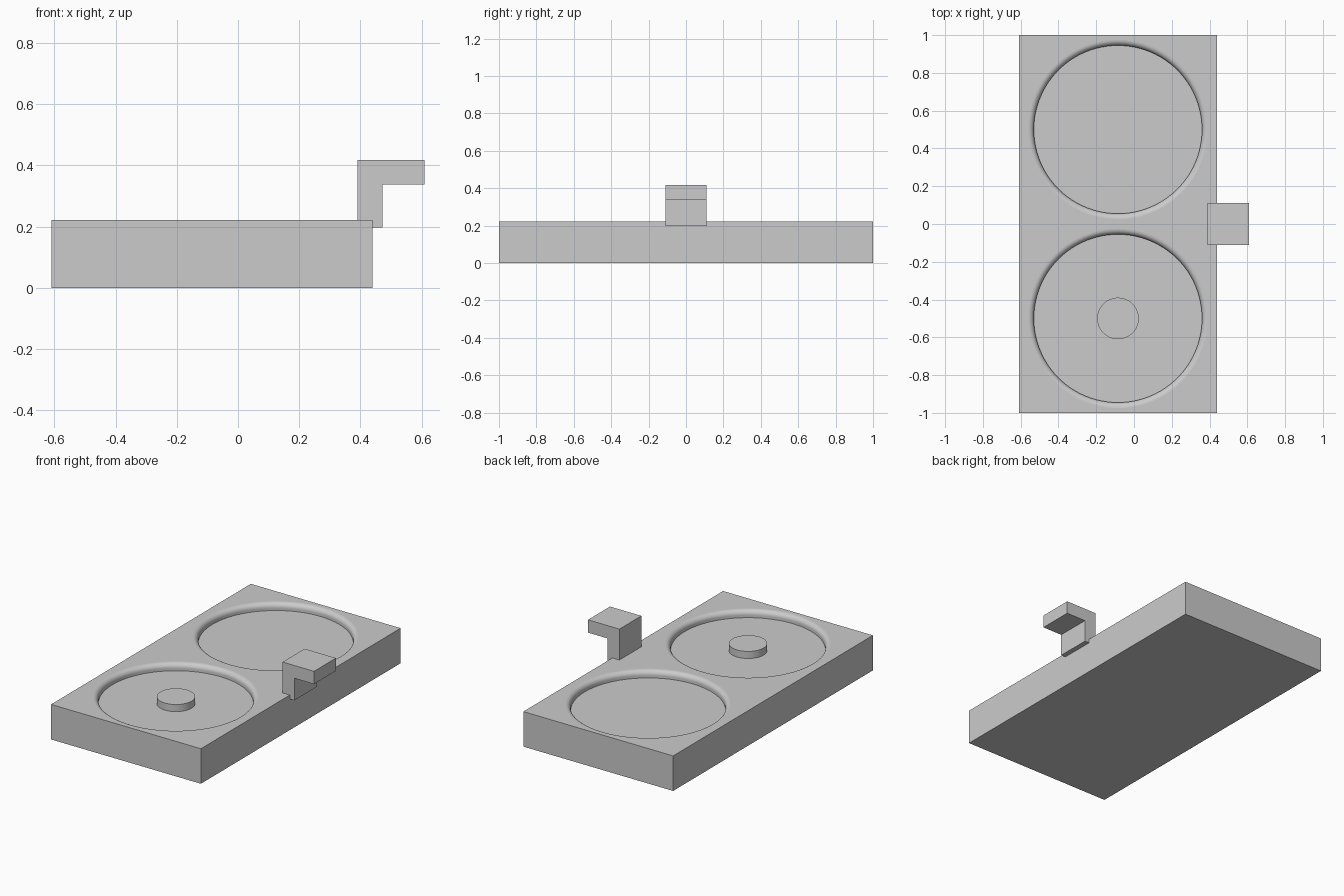
import bpy, bmesh, math
from mathutils import Vector

default = bpy.data.objects.get("Cube")
if default:
    bpy.data.objects.remove(default, do_unlink=True)

GREY = (0.6, 0.6, 0.6, 1.0)
mat = bpy.data.materials.new("light_grey")
mat.use_nodes = True
mat.diffuse_color = GREY
mat.node_tree.nodes["Principled BSDF"].inputs["Base Color"].default_value = GREY

TOP = 0.222          # top of the base
DEPTH = 0.045        # recess depth
RADIUS = 0.445       # recess floor radius
FILLET = 0.03        # rounded recess rim
CX, CY = -0.085, 0.5  # recess centre


def finish(bm, name):
    bmesh.ops.recalc_face_normals(bm, faces=bm.faces)
    mesh = bpy.data.meshes.new(name)
    bm.to_mesh(mesh)
    bm.free()
    mesh.materials.append(mat)
    obj = bpy.data.objects.new(name, mesh)
    bpy.context.collection.objects.link(obj)
    return obj


def extrude_profile(name, points, direction):
    """Flat polygon pushed along a direction."""
    bm = bmesh.new()
    face = bm.faces.new([bm.verts.new(p) for p in points])
    out = bmesh.ops.extrude_face_region(bm, geom=[face], use_keep_orig=True)
    moved = [g for g in out["geom"] if isinstance(g, bmesh.types.BMVert)]
    bmesh.ops.translate(bm, verts=moved, vec=Vector(direction))
    return finish(bm, name)


def turned(name, profile, centre, sides=96):
    """Stack of rings from (radius, z) points, capped flat, round sides smooth."""
    bm = bmesh.new()
    rings = []
    for r, z in profile:
        angles = [2 * math.pi * i / sides for i in range(sides)]
        rings.append([bm.verts.new((centre[0] + r * math.cos(a),
                                    centre[1] + r * math.sin(a), z)) for a in angles])
    for low, high in zip(rings, rings[1:]):
        for i in range(sides):
            j = (i + 1) % sides
            bm.faces.new((low[i], low[j], high[j], high[i])).smooth = True
    bm.faces.new(rings[0])
    bm.faces.new(rings[-1])
    return finish(bm, name)


# Base slab
x0, x1 = -0.61, 0.44
base = extrude_profile("base", [(x0, -1, 0), (x1, -1, 0), (x1, 1, 0), (x0, 1, 0)],
                       (0, 0, TOP))

# Two round recesses with rounded rims
rim = [(RADIUS, TOP - DEPTH)]
for k in range(9):
    a = math.pi / 2 * k / 8
    rim.append((RADIUS + FILLET * (1 - math.cos(a)),
                TOP - FILLET * (1 - math.sin(a))))
rim.append((RADIUS + FILLET, TOP + 0.1))

bpy.context.view_layer.objects.active = base
for side in (-1, 1):
    cutter = turned("recess_cutter", rim, (CX, side * CY))
    cutter.hide_render = True
    mod = base.modifiers.new("recess", "BOOLEAN")
    mod.operation = "DIFFERENCE"
    mod.solver = "EXACT"
    mod.object = cutter
    bpy.ops.object.modifier_apply(modifier=mod.name)
    bpy.data.objects.remove(cutter, do_unlink=True)

# Centre peg in the front recess
turned("peg", [(0.11, TOP - DEPTH - 0.01), (0.11, TOP)], (CX, -CY), 64)

# Angled bracket on the left edge
outline = [(0.39, 0.197), (0.472, 0.197), (0.472, 0.337),
           (0.61, 0.337), (0.61, 0.418), (0.39, 0.418)]
extrude_profile("bracket", [(x, -0.11, z) for x, z in outline], (0, 0.22, 0))
